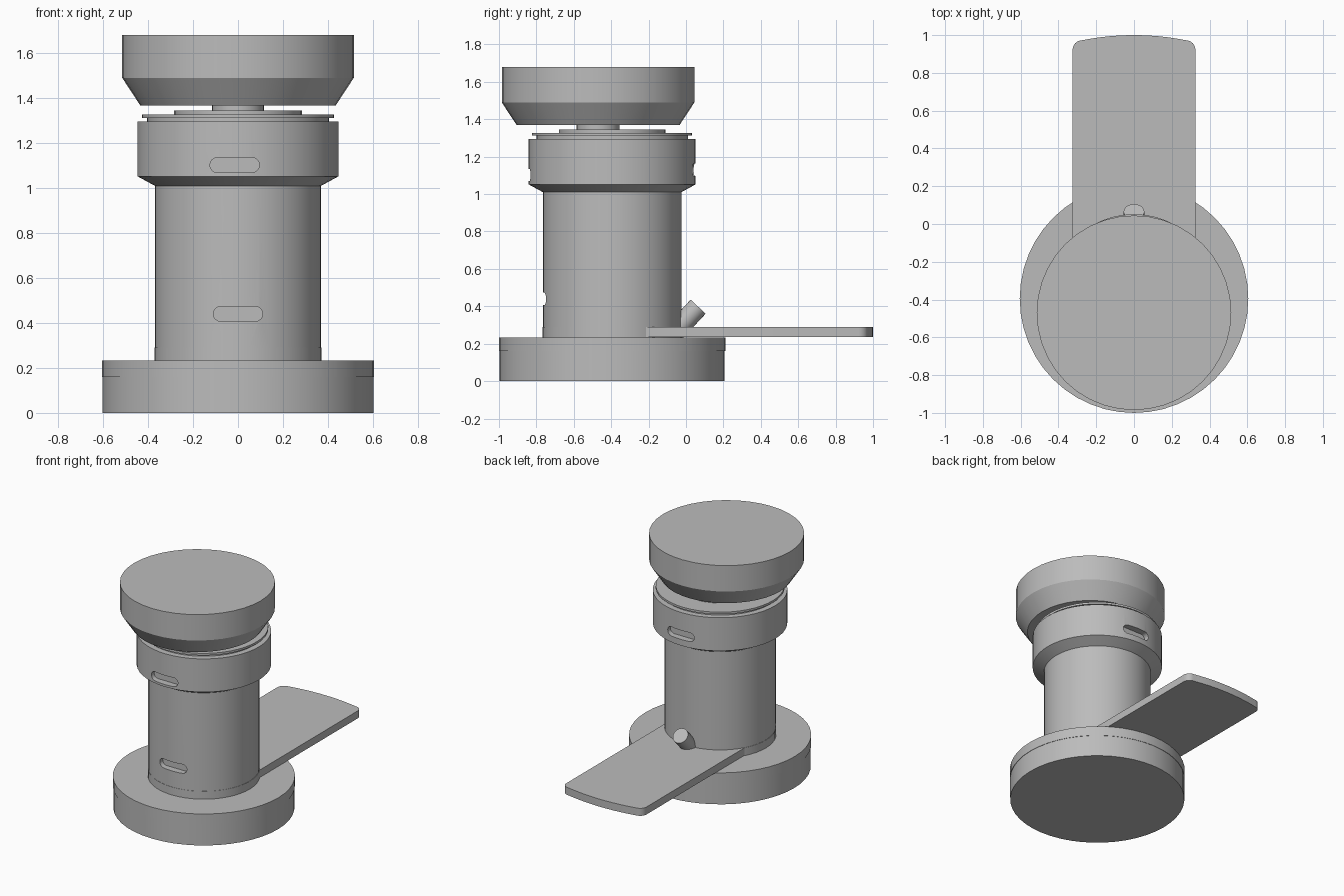
import bpy, bmesh, math
from mathutils import Vector, Matrix

cube = bpy.data.objects.get("Cube")
if cube:
    bpy.data.objects.remove(cube)

grey = bpy.data.materials.new("plain grey")
grey.use_nodes = True
grey.diffuse_color = (0.5, 0.5, 0.5, 1)
grey.node_tree.nodes["Principled BSDF"].inputs["Base Color"].default_value = grey.diffuse_color

AXIS_Y = -0.395     # shared axis of base, tower and collar
CAP_Y = -0.47       # the cap sits slightly forward


def finish(bm, name):
    bmesh.ops.recalc_face_normals(bm, faces=bm.faces)
    mesh = bpy.data.meshes.new(name)
    bm.to_mesh(mesh)
    bm.free()
    mesh.materials.append(grey)
    ob = bpy.data.objects.new(name, mesh)
    bpy.context.collection.objects.link(ob)
    return ob


def smooth(ob):
    bpy.ops.object.select_all(action="DESELECT")
    ob.select_set(True)
    bpy.context.view_layer.objects.active = ob
    bpy.ops.object.shade_smooth_by_angle(angle=math.radians(25))


def lathe(name, profile, y=AXIS_Y, sides=48):
    """Closed solid of revolution from (radius, height) pairs."""
    bm = bmesh.new()
    rings = []
    for r, z in profile:
        rings.append([bm.verts.new((r * math.sin(a), y - r * math.cos(a), z))
                      for a in (math.tau * i / sides for i in range(sides))])
    for low, high in zip(rings, rings[1:]):
        for i in range(sides):
            j = (i + 1) % sides
            bm.faces.new((low[i], low[j], high[j], high[i]))
    bm.faces.new(rings[0])
    bm.faces.new(rings[-1])
    return finish(bm, name)


def prism(name, outline, depth):
    """Extrude a closed 3D outline along the depth vector."""
    bm = bmesh.new()
    face = bm.faces.new([bm.verts.new(p) for p in outline])
    new = bmesh.ops.extrude_face_region(bm, geom=[face])["geom"]
    bmesh.ops.translate(bm, vec=depth,
                        verts=[v for v in new if isinstance(v, bmesh.types.BMVert)])
    return finish(bm, name)


def cut_slot(body, x, y, z, half_width=0.11, r=0.033, depth=0.1):
    """Cut a round-ended slot centred on (x, y, z)."""
    outline = []
    for side in (1, -1):
        for i in range(9):
            a = side * math.pi / 2 - math.pi / 2 * (1 + side) + math.pi * i / 8
            a = -math.pi / 2 + math.pi * i / 8 + (0 if side > 0 else math.pi)
            outline.append((x + side * (half_width - r) + r * math.cos(a),
                            y - depth / 2, z + r * math.sin(a)))
    cutter = prism("slot_cutter", outline, Vector((0, depth, 0)))
    cutter.hide_render = True
    mod = body.modifiers.new("slot", "BOOLEAN")
    mod.operation, mod.solver, mod.object = "DIFFERENCE", "EXACT", cutter
    bpy.context.view_layer.objects.active = body
    bpy.ops.object.modifier_apply(modifier=mod.name)
    bpy.data.objects.remove(cutter)


# Round base with a fine seam
base = lathe("base", [(0.602, 0), (0.602, 0.16), (0.605, 0.16), (0.605, 0.232)])

# Tower with the foot ring, and the wider collar
tower = lathe("tower", [(0.372, 0.22), (0.372, 0.29), (0.37, 0.29), (0.37, 1.03)])
collar = lathe("collar", [(0.37, 1.01), (0.447, 1.052), (0.447, 1.295)])
cut_slot(tower, 0, AXIS_Y - 0.37, 0.44)
cut_slot(collar, -0.015, AXIS_Y - 0.447, 1.102)
cut_slot(collar, 0.015, AXIS_Y + 0.447, 1.13)

# Thin discs and shaft between collar and cap
rim = lathe("rim_disc", [(0.405, 1.285), (0.405, 1.312), (0.428, 1.312), (0.428, 1.327)])
hub = lathe("hub_disc", [(0.285, 1.32), (0.285, 1.345)], sides=32)
shaft = lathe("cap_shaft", [(0.115, 1.335), (0.115, 1.38)], CAP_Y, 32)

# Flared cap
cap = lathe("cap", [(0.435, 1.368), (0.515, 1.49), (0.515, 1.68)], CAP_Y, 40)

# Rear tongue: straight sides, rounded corners, gently arced end
half, corner, reach = 0.325, 0.05, 1.0 - AXIS_Y
edge = []
for i in range(9):
    x = (half - corner) * i / 8
    edge.append((x, AXIS_Y + math.sqrt(reach ** 2 - x * x)))
top_y = edge[-1][1]
for i in range(1, 7):
    a = math.pi / 2 * (1 - i / 6)
    edge.append((half - corner + corner * math.cos(a), top_y - corner + corner * math.sin(a)))
edge.append((half, -0.3))
outline = [(-x, y, 0.235) for x, y in reversed(edge[1:])] + [(x, y, 0.235) for x, y in edge]
tongue = prism("rear_tongue", outline, Vector((0, 0, 0.055)))

# Tilted peg behind the tower
bm = bmesh.new()
bmesh.ops.create_cone(bm, cap_ends=True, segments=24, radius1=0.055, radius2=0.055, depth=0.2)
axis = Vector((0, 0.68, 0.73)).normalized()
centre = Vector((0, 0.065, 0.398)) - axis * 0.1
bm.transform(Matrix.Translation(centre) @ axis.to_track_quat("Z", "Y").to_matrix().to_4x4())
peg = finish(bm, "tilted_peg")

for part in (base, tower, collar, rim, hub, shaft, cap, tongue, peg):
    smooth(part)
